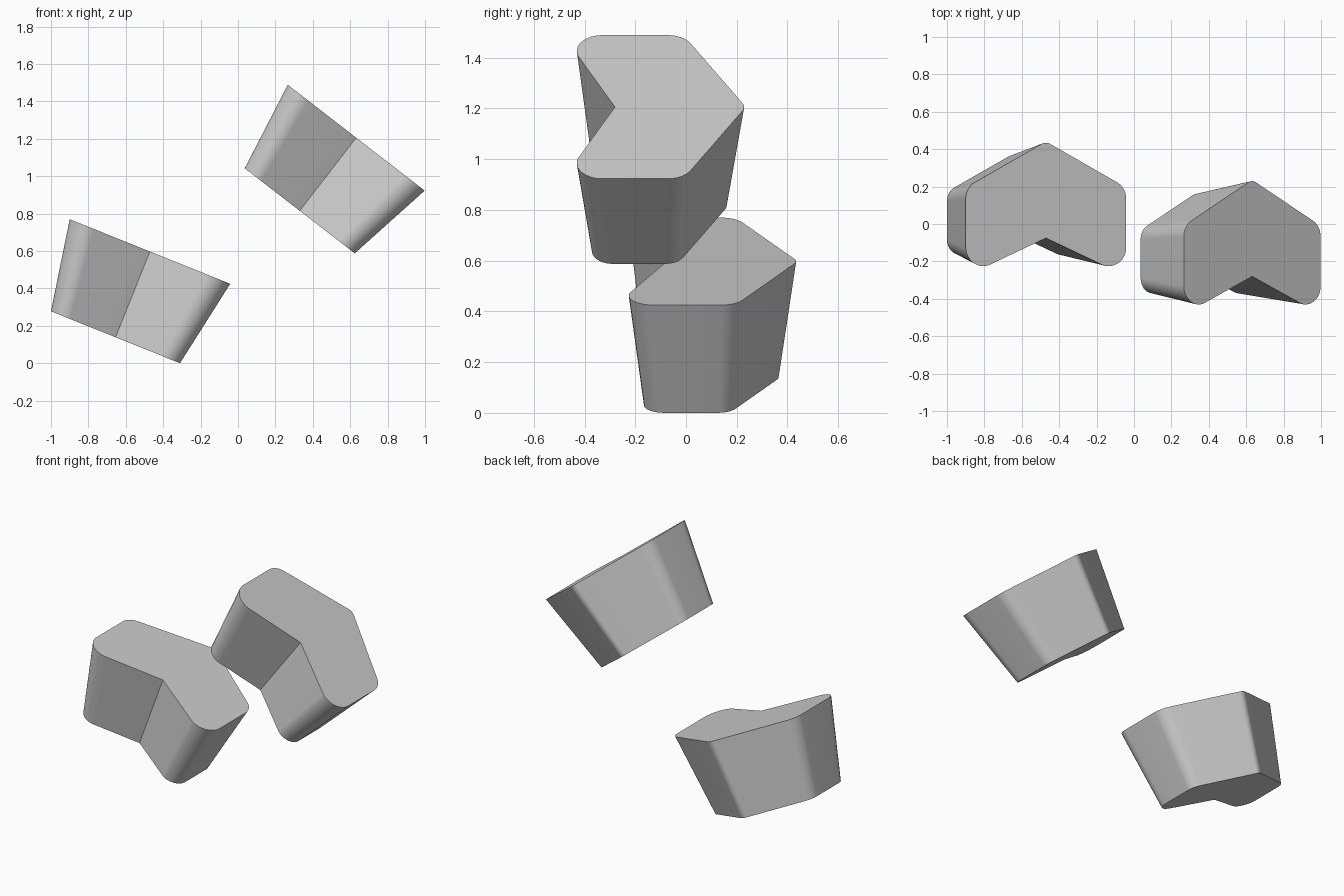
import bpy, bmesh
from math import radians, tan
from mathutils import Vector

cube = bpy.data.objects.get("Cube")
if cube:
    bpy.data.objects.remove(cube, do_unlink=True)

HEIGHT = 0.494
TAPER = 0.804

grey = bpy.data.materials.new("plain grey")
grey.use_nodes = True
colour = (0.6, 0.6, 0.6, 1)
grey.diffuse_color = colour
grey.node_tree.nodes["Principled BSDF"].inputs["Base Color"].default_value = colour


def fillet(before, corner, after, radius, steps=10):
    """Points of an arc that rounds one corner of the profile."""
    if radius == 0:
        return [corner]
    a, b = (before - corner).normalized(), (after - corner).normalized()
    half = a.angle(b) / 2
    reach = radius / tan(half)
    centre = corner + (a + b).normalized() * (reach**2 + radius**2) ** 0.5
    start, end = corner + a * reach - centre, corner + b * reach - centre
    return [centre + start.lerp(end, i / steps).normalized() * radius
            for i in range(steps + 1)]


def chevron_profile():
    # Corner positions with the radius of each rounding
    right = [(0.4625, -0.359, 0.1), (0.4625, 0.115, 0.1)]
    left = [(-x, y, r) for x, y, r in reversed(right)]
    corners = [(0, -0.155, 0)] + right + [(0, 0.361, 0.05)] + left
    pts = [Vector((x, y)) for x, y, r in corners]
    outline = []
    for i, (x, y, r) in enumerate(corners):
        outline += fillet(pts[i - 1], pts[i], pts[(i + 1) % len(pts)], r)
    return outline


def chevron_block(name, location, tilt):
    # Tapered prism, wide end up, tipped about the y axis
    bm = bmesh.new()
    outline = chevron_profile()
    low = [bm.verts.new((p.x * TAPER, p.y * TAPER, 0)) for p in outline]
    high = [bm.verts.new((p.x, p.y, HEIGHT)) for p in outline]
    bm.faces.new(low[::-1])
    bm.faces.new(high)
    for i in range(len(low)):
        j = (i + 1) % len(low)
        bm.faces.new((low[i], low[j], high[j], high[i]))
    mesh = bpy.data.meshes.new(name)
    bm.to_mesh(mesh)
    bm.free()
    mesh.materials.append(grey)
    obj = bpy.data.objects.new(name, mesh)
    bpy.context.collection.objects.link(obj)
    obj.location = location
    obj.rotation_euler.y = radians(tilt)
    bpy.ops.object.select_all(action="DESELECT")
    obj.select_set(True)
    bpy.context.view_layer.objects.active = obj
    bpy.ops.object.shade_smooth_by_angle(angle=radians(30))


chevron_block("lower_chevron_block", (-0.655, 0.08, 0.139), 21.9)
chevron_block("upper_chevron_block", (0.33, -0.125, 0.815), 37.7)
